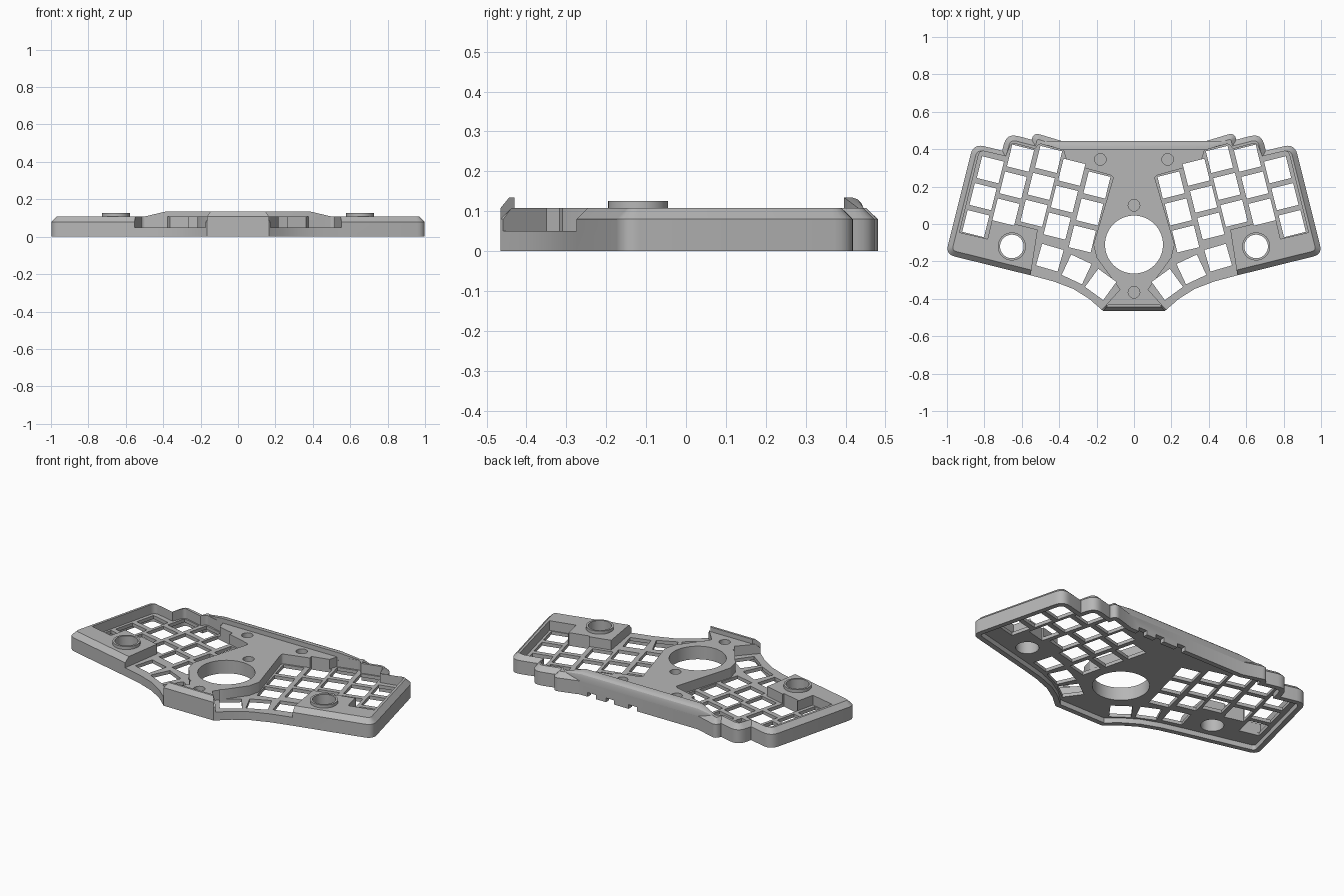
import bpy, bmesh
from math import sin, cos, pi, radians
from mathutils import Vector

if "Cube" in bpy.data.objects:
    bpy.data.objects.remove(bpy.data.objects["Cube"])

TOP, DECK, UNDER, CHAMFER = 0.108, 0.05, 0.03, 0.028

grey = bpy.data.materials.new("case grey")
grey.use_nodes = True
grey.diffuse_color = (0.47, 0.47, 0.47, 1)
grey.node_tree.nodes["Principled BSDF"].inputs["Base Color"].default_value = (0.47, 0.47, 0.47, 1)


def rounded(points, steps=6):
    """Points are (x, y, radius); a radius above zero softens that corner."""
    out = []
    for i, (x, y, r) in enumerate(points):
        c = Vector((x, y))
        if r == 0:
            out.append(c)
            continue
        before = Vector(points[i - 1][:2]) - c
        after = Vector(points[(i + 1) % len(points)][:2]) - c
        a, b = c + before.normalized() * r, c + after.normalized() * r
        for k in range(steps + 1):
            t = k / steps
            out.append(a * (1 - t) ** 2 + c * 2 * t * (1 - t) + b * t * t)
    return out


def inset(points, d):
    """Mitred inward offset of a counter-clockwise corner list; radii shrink with it."""
    out = []
    for i, (x, y, r) in enumerate(points):
        p = Vector((x, y))
        e1 = (p - Vector(points[i - 1][:2])).normalized()
        e2 = (Vector(points[(i + 1) % len(points)][:2]) - p).normalized()
        n1, n2 = Vector((-e1.y, e1.x)), Vector((-e2.y, e2.x))
        q = p + (n1 + n2) * d / (1 + n1.dot(n2))
        out.append((q.x, q.y, max(r - d, 0.008) if r else 0))
    return out


def flip(points):
    return [Vector((-p.x, p.y)) for p in reversed(points)]


def circle(x, y, r, n=48):
    return [Vector((x + r * cos(2 * pi * k / n), y + r * sin(2 * pi * k / n))) for k in range(n)]


def square(x, y, size, angle):
    h = size / 2
    rot = radians(angle)
    return [Vector((x + a * cos(rot) - b * sin(rot), y + a * sin(rot) + b * cos(rot)))
            for a, b in ((-h, -h), (h, -h), (h, h), (-h, h))]


def loft(bm, rings):
    loops = [[bm.verts.new(co) for co in ring] for ring in rings]
    n = len(loops[0])
    for lo, hi in zip(loops, loops[1:]):
        for i in range(n):
            j = (i + 1) % n
            bm.faces.new((lo[i], lo[j], hi[j], hi[i]))
    bm.faces.new(loops[0][::-1])
    bm.faces.new(loops[-1])


def prism(bm, points, z0, z1):
    loft(bm, [[(p.x, p.y, z) for p in points] for z in (z0, z1)])


def finish(name, bm):
    bmesh.ops.recalc_face_normals(bm, faces=bm.faces)
    mesh = bpy.data.meshes.new(name)
    bm.to_mesh(mesh)
    bm.free()
    mesh.materials.append(grey)
    obj = bpy.data.objects.new(name, mesh)
    bpy.context.collection.objects.link(obj)
    return obj


def activate(obj):
    bpy.ops.object.select_all(action="DESELECT")
    obj.select_set(True)
    bpy.context.view_layer.objects.active = obj


def carve(target, bm):
    cutter = finish("cutter", bm)
    cutter.hide_render = True
    mod = target.modifiers.new("cut", "BOOLEAN")
    mod.operation, mod.solver, mod.object = "DIFFERENCE", "EXACT", cutter
    activate(target)
    bpy.ops.object.modifier_apply(modifier=mod.name)
    bpy.data.objects.remove(cutter)


# Case body with a chamfered top edge
half = [(0.165, -0.465, 0), (0.24, -0.40, 0), (0.325, -0.347, 0), (0.43, -0.307, 0), (0.55, -0.275, 0),
        (1.007, -0.162, 0.05), (0.859, 0.43, 0.06), (0.705, 0.392, 0), (0.68, 0.485, 0.06),
        (0.547, 0.451, 0), (0.537, 0.489, 0.035), (0.39, 0.445, 0)]
outline = half + [(-x, y, r) for x, y, r in reversed(half)]
bm = bmesh.new()
loft(bm, [[(p.x, p.y, z) for p in rounded(pts)] for pts, z in
          ((outline, 0), (outline, TOP - CHAMFER), (inset(outline, CHAMFER), TOP))])
case = finish("case", bm)

# Hollow underside
bm = bmesh.new()
prism(bm, rounded(inset(outline, 0.03)), -0.1, UNDER)
carve(case, bm)

# Sunken key decks, open at the thumb edge
pocket = rounded([(0.237, -0.53, 0), (0.075, -0.35, 0), (0.20, -0.18, 0), (0.217, -0.11, 0),
                  (0.108, 0.256, 0.02), (0.356, 0.325, 0), (0.377, 0.395, 0), (0.505, 0.43, 0.015),
                  (0.53, 0.402, 0), (0.655, 0.435, 0.02), (0.685, 0.362, 0), (0.825, 0.395, 0.03),
                  (0.933, -0.045, 0), (0.783, -0.08, 0), (0.757, 0.03, 0), (0.515, -0.03, 0),
                  (0.553, -0.275, 0), (0.567, -0.36, 0), (0.35, -0.6, 0)])
bm = bmesh.new()
for shape in (pocket, flip(pocket)):
    prism(bm, shape, DECK, 0.3)
carve(case, bm)

# Key openings, dial openings and the ball opening
KEY = 0.12
columns = [(0.768, 0.29), (0.607, 0.352), (0.457, 0.345), (0.333, 0.277), (0.198, 0.208)]
thumbs = [(0.45, -0.18, 16), (0.307, -0.243, 25), (0.178, -0.323, 36)]
DIAL = (0.653, -0.12)
holes = [square(x + 0.039 * row, y - 0.144 * row, KEY, 14) for x, y in columns for row in range(3)]
holes += [square(x, y, KEY, a) for x, y, a in thumbs]
holes.append(circle(*DIAL, 0.063))
bm = bmesh.new()
for shape in holes:
    prism(bm, shape, -0.2, 0.3)
    prism(bm, flip(shape), -0.2, 0.3)
prism(bm, circle(0, -0.11, 0.155, 72), -0.2, 0.3)
carve(case, bm)

# Screw recesses on the centre and port notches in the back wall
bm = bmesh.new()
for x, y in ((0.18, 0.345), (-0.18, 0.345), (0, 0.1), (0, -0.365)):
    prism(bm, circle(x, y, 0.031, 32), TOP - 0.03, 0.3)
for x in (0.31, 0.19, 0.04):
    prism(bm, square(x, 0.44, 0.055, 0), -0.1, 0.025)
carve(case, bm)

# Raised lip at the front nose
bm = bmesh.new()
lip = [(-0.465, 0.06), (-0.465, TOP), (-0.443, 0.135), (-0.43, 0.135), (-0.43, 0.06)]
loft(bm, [[(s * (0.165 - 0.78 * (y + 0.465)), y, z) for y, z in lip] for s in (-1, 1)])
nose_lip = finish("nose_lip", bm)

# Raised back ridge whose ends sink into the rim
bm = bmesh.new()
ridge = [(0.396, 0.09), (0.396, 0.135), (0.415, 0.135), (0.43, 0.13), (0.44, 0.12), (0.445, 0.105),
         (0.445, 0.07), (0.42, 0.07)]
loft(bm, [[(x, min(y + shift, 0.445), min(z, limit)) for y, z in ridge] for x, limit, shift in
          ((-0.5, TOP, 0.036), (-0.385, 1, 0), (0.385, 1, 0), (0.5, TOP, 0.036))])
back_ridge = finish("back_ridge", bm)

# Collars around the dial openings
collars = []
for side, name in ((1, "left_dial_collar"), (-1, "right_dial_collar")):
    bm = bmesh.new()
    x, y = side * DIAL[0], DIAL[1]
    prism(bm, circle(x, y, 0.075), TOP - 0.01, 0.126)
    collar = finish(name, bm)
    bm = bmesh.new()
    prism(bm, circle(x, y, 0.063), 0, 0.3)
    carve(collar, bm)
    collars.append(collar)

for obj in [case, nose_lip, back_ridge] + collars:
    activate(obj)
    bpy.ops.object.shade_smooth_by_angle(angle=radians(25))
